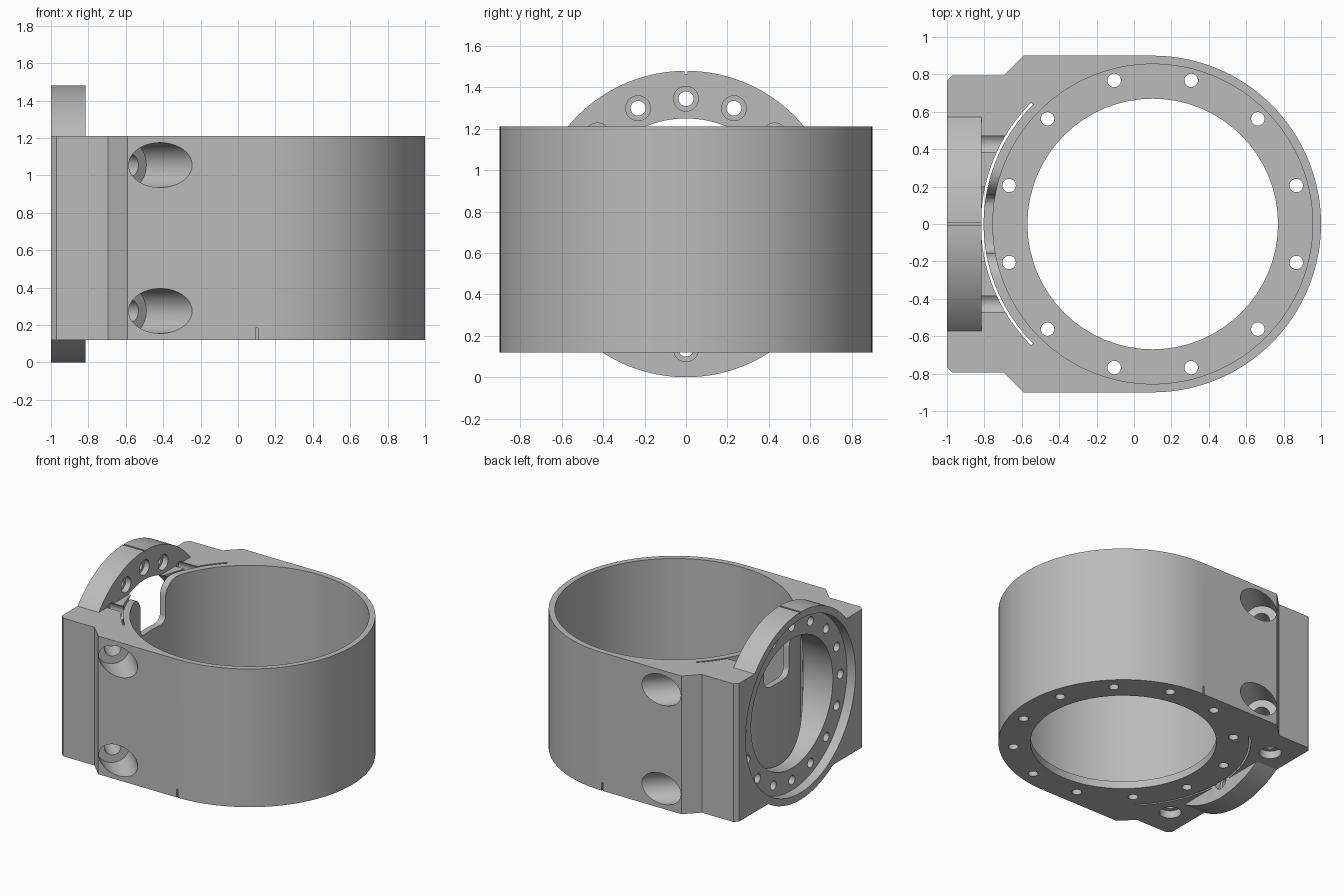
import bpy, bmesh, math
from math import sin, cos, pi, radians
from mathutils import Vector, Matrix

if "Cube" in bpy.data.objects:
    bpy.data.objects.remove(bpy.data.objects["Cube"], do_unlink=True)

grey = bpy.data.materials.new("satin grey")
grey.use_nodes = True
colour = (0.5, 0.5, 0.5, 1)
grey.diffuse_color = colour
grey.node_tree.nodes["Principled BSDF"].inputs["Base Color"].default_value = colour

BOTTOM, TOP = 0.12, 1.21
BORE_X = 0.1      # vertical bore axis
RING_Z = 0.74     # horizontal ring axis


def finish(bm, name):
    bmesh.ops.recalc_face_normals(bm, faces=bm.faces)
    mesh = bpy.data.meshes.new(name)
    bm.to_mesh(mesh)
    bm.free()
    mesh.materials.append(grey)
    ob = bpy.data.objects.new(name, mesh)
    bpy.context.collection.objects.link(ob)
    return ob


def cylinder(name, a, b, r, sides=28):
    a, b = Vector(a), Vector(b)
    axis = b - a
    turn = axis.to_track_quat('Z', 'Y').to_matrix().to_4x4()
    bm = bmesh.new()
    bmesh.ops.create_cone(bm, cap_ends=True, segments=sides, radius1=r, radius2=r,
                          depth=axis.length,
                          matrix=Matrix.Translation((a + b) / 2) @ turn)
    return finish(bm, name)


def prism(name, points, vector):
    bm = bmesh.new()
    face = bm.faces.new([bm.verts.new(p) for p in points])
    out = bmesh.ops.extrude_face_region(bm, geom=[face])
    verts = [g for g in out["geom"] if isinstance(g, bmesh.types.BMVert)]
    bmesh.ops.translate(bm, verts=verts, vec=vector)
    return finish(bm, name)


def box(name, centre, size):
    bm = bmesh.new()
    bmesh.ops.create_cube(bm, size=1, matrix=Matrix.Translation(centre) @ Matrix.Diagonal((*size, 1)))
    return finish(bm, name)


def combine(target, tool, operation='DIFFERENCE'):
    mod = target.modifiers.new("boolean", 'BOOLEAN')
    mod.operation, mod.solver, mod.object = operation, 'EXACT', tool
    graph = bpy.context.evaluated_depsgraph_get()
    mesh = bpy.data.meshes.new_from_object(target.evaluated_get(graph))
    target.modifiers.clear()
    target.data = mesh
    bpy.data.objects.remove(tool, do_unlink=True)


def arc(cx, cy, r, start, end, steps):
    angles = [radians(start + (end - start) * i / steps) for i in range(steps + 1)]
    return [(cx + r * cos(t), cy + r * sin(t)) for t in angles]


# Housing: round barrel running into a stepped, chamfered block
side = [(-0.59, 0.9), (-0.695, 0.795), (-0.97, 0.795), (-1, 0.765)]
outline = arc(BORE_X, 0, 0.9, -90, 90, 64) + side + [(x, -y) for x, y in reversed(side)]
housing = prism("housing", [(x, y, BOTTOM) for x, y in outline], (0, 0, TOP - BOTTOM))

# Ring flange standing across the block
combine(housing, cylinder("flange", (-1, 0, RING_Z), (-0.815, 0, RING_Z), 0.74, 128), 'UNION')

# Vertical bore with a perforated floor
combine(housing, cylinder("bore", (BORE_X, 0, 0.18), (BORE_X, 0, 1.5), 0.855, 128))
combine(housing, cylinder("floor_opening", (BORE_X, 0, 0), (BORE_X, 0, 0.3), 0.67, 64))
for i in range(12):
    t = radians(15 + 30 * i)
    x, y = BORE_X + 0.795 * cos(t), 0.795 * sin(t)
    combine(housing, cylinder("floor_hole", (x, y, 0), (x, y, 0.3), 0.036))

# Horizontal opening and outer recess, stopping at the liner wall
opening = cylinder("opening", (-1.1, 0, RING_Z), (-0.5, 0, RING_Z), 0.51, 96)
liner = cylinder("liner", (BORE_X, 0, -0.2), (BORE_X, 0, 1.8), 0.91, 128)
combine(opening, liner)
combine(housing, opening)
combine(housing, cylinder("recess", (-1.1, 0, RING_Z), (-0.925, 0, RING_Z), 0.685, 96))

# Flange screw holes, counterbored from the inner side
for i in range(16):
    t = 2 * pi * i / 16
    y, z = 0.605 * sin(t), RING_Z + 0.605 * cos(t)
    combine(housing, cylinder("flange_hole", (-1.1, y, z), (-0.8, y, z), 0.036))
    pocket = cylinder("flange_counterbore", (-0.86, y, z), (-0.6, y, z), 0.06)
    combine(pocket, cylinder("liner", (BORE_X, 0, -0.2), (BORE_X, 0, 1.8), 0.91, 128))
    combine(housing, pocket)

# Thin curved slit that frees the liner from the block
slit = arc(BORE_X, 0, 0.904, 135, 225, 48) + arc(BORE_X, 0, 0.918, 225, 135, 48)
combine(housing, prism("slit", [(x, y, 0) for x, y in slit], (0, 0, 1.4)))

# Rounded notch in the liner, flared at the top
half = (arc(0.095, 0.93, 0.06, -90, 0, 8) + arc(0.295, 1.07, 0.14, 180, 90, 10) + [(0.295, 1.3)])
notch_outline = half + [(-y, z) for y, z in reversed(half)]
notch = prism("notch", [(-0.9, y, z) for y, z in notch_outline], (0.3, 0, 0))
combine(notch, cylinder("liner", (BORE_X, 0, 0), (BORE_X, 0, 1.5), 0.911, 128), 'INTERSECT')
combine(housing, notch)

for s in (-1, 1):
    # Slanted clamp screw bores in the flanks
    for z in (0.275, 1.055):
        seat = Vector((-0.575, s * 0.74, z))
        out = Vector((1, s, 0)).normalized()
        combine(housing, cylinder("clamp_bore", seat, seat + out * 0.6, 0.12, 48))
        combine(housing, cylinder("clamp_hole", seat + out * 0.1, seat - out * 0.36, 0.06))
    # Blind counterbored holes under the block
    x, y = -0.81, s * 0.56
    combine(housing, cylinder("foot_counterbore", (x, y, 0), (x, y, 0.18), 0.08))
    combine(housing, cylinder("foot_hole", (x, y, 0.1), (x, y, 0.24), 0.045))
    # Index marks at the foot of the barrel
    combine(housing, box("side_mark", (BORE_X, s * 0.9, 0.14), (0.012, 0.024, 0.09)))

# Index mark on top of the flange
combine(housing, box("flange_mark", (-0.9, 0, 1.48), (0.4, 0.014, 0.03)))

bpy.ops.object.select_all(action='DESELECT')
housing.select_set(True)
bpy.context.view_layer.objects.active = housing
bpy.ops.object.shade_smooth_by_angle(angle=radians(25))
